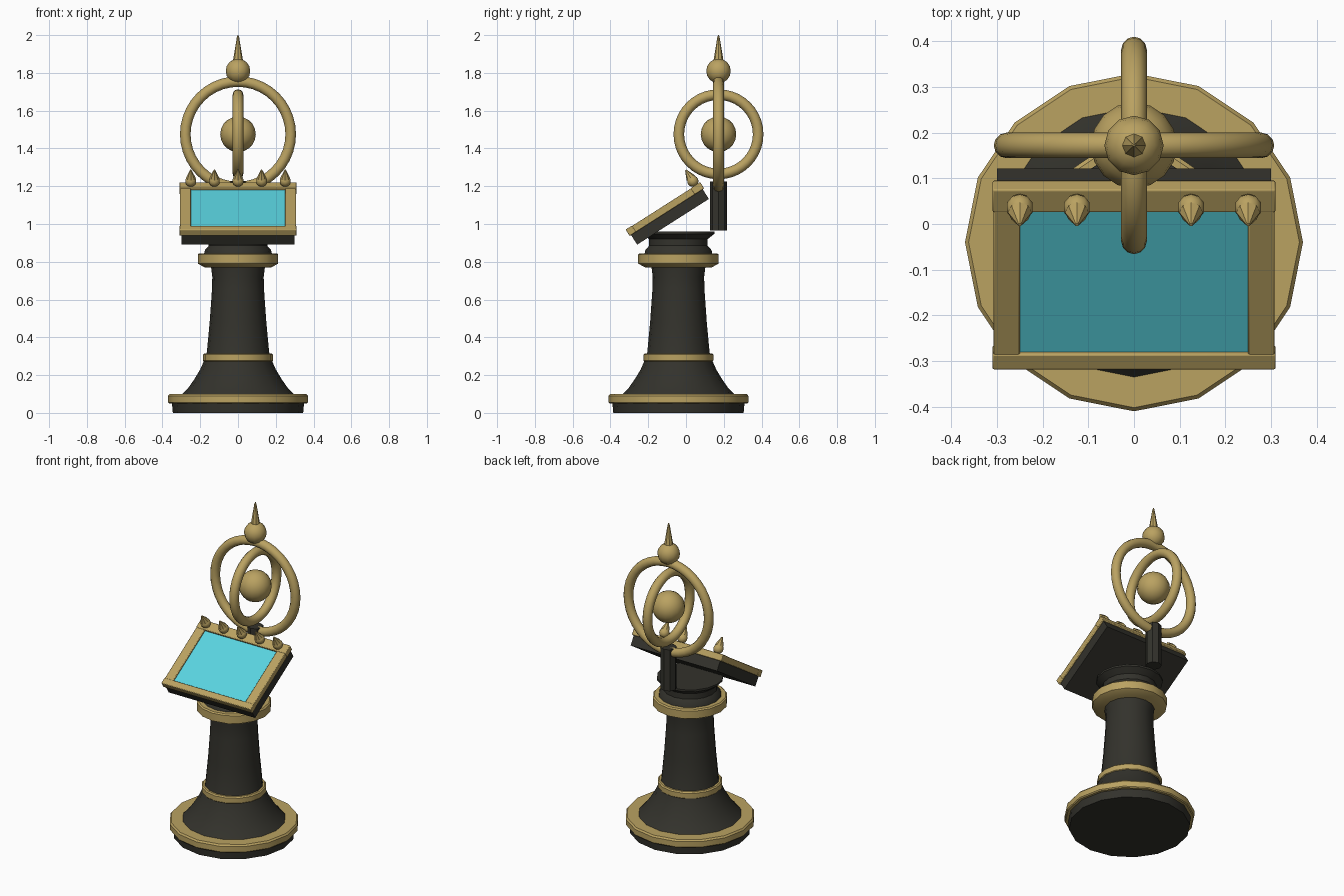
import bpy, bmesh, math
from mathutils import Matrix, Vector

if "Cube" in bpy.data.objects:
    bpy.data.objects.remove(bpy.data.objects["Cube"], do_unlink=True)


def material(name, rgb):
    m = bpy.data.materials.new(name)
    m.use_nodes = True
    m.diffuse_color = (*rgb, 1)
    bsdf = next(n for n in m.node_tree.nodes if n.type == "BSDF_PRINCIPLED")
    bsdf.inputs["Base Color"].default_value = (*rgb, 1)
    return m


brass = material("brass", (0.49, 0.36, 0.12))
iron = material("dark_iron", (0.033, 0.032, 0.025))
cyan = material("cyan_screen", (0.10, 0.65, 0.74))


def finish(name, bm, mat, matrix=Matrix(), bevel=0):
    bmesh.ops.recalc_face_normals(bm, faces=bm.faces)
    mesh = bpy.data.meshes.new(name)
    bm.to_mesh(mesh)
    bm.free()
    mesh.materials.append(mat)
    obj = bpy.data.objects.new(name, mesh)
    bpy.context.collection.objects.link(obj)
    obj.matrix_world = matrix
    if bevel:
        mod = obj.modifiers.new("edge", "BEVEL")
        mod.width, mod.segments = bevel, 2
    bpy.ops.object.select_all(action="DESELECT")
    obj.select_set(True)
    bpy.context.view_layer.objects.active = obj
    bpy.ops.object.shade_smooth_by_angle(angle=math.radians(35))
    return obj


def lathe(name, profile, mat, matrix, sides=16):
    """Closed turned part from (radius, height) points."""
    bm = bmesh.new()
    rings = []
    for r, z in profile:
        rings.append([bm.verts.new((r * math.cos(a), r * math.sin(a), z))
                      for a in (math.tau * i / sides for i in range(sides))])
    for low, high in zip(rings, rings[1:]):
        for i in range(sides):
            j = (i + 1) % sides
            bm.faces.new((low[i], low[j], high[j], high[i]))
    bm.faces.new(rings[0][::-1])
    bm.faces.new(rings[-1])
    return finish(name, bm, mat, matrix)


def box(name, lo, hi, mat, matrix, bevel=0):
    lo, hi = Vector(lo), Vector(hi)
    bm = bmesh.new()
    bmesh.ops.create_cube(bm, size=1, matrix=Matrix.Translation((lo + hi) / 2)
                          @ Matrix.Diagonal((*(hi - lo), 1)))
    return finish(name, bm, mat, matrix, bevel)


def ball(name, radius, mat, matrix, sides=16):
    bm = bmesh.new()
    bmesh.ops.create_uvsphere(bm, u_segments=sides, v_segments=sides // 2 + 2, radius=radius)
    obj = finish(name, bm, mat, matrix)
    obj.data.polygons.foreach_set("use_smooth", [True] * len(obj.data.polygons))
    return obj


def torus(name, major, minor, mat, matrix, steps=40, sides=12):
    bm = bmesh.new()
    grid = []
    for i in range(steps):
        a = math.tau * i / steps
        grid.append([])
        for j in range(sides):
            b = math.tau * j / sides
            r = major + minor * math.cos(b)
            grid[i].append(bm.verts.new((r * math.cos(a), r * math.sin(a), minor * math.sin(b))))
    for i in range(steps):
        for j in range(sides):
            n, k = (i + 1) % steps, (j + 1) % sides
            bm.faces.new((grid[i][j], grid[n][j], grid[n][k], grid[i][k]))
    return finish(name, bm, mat, matrix)


# Pedestal: dark turned column with brass collars
axis = Matrix.Translation((0, -0.04, 0))
lathe("foot", [(0.345, 0), (0.35, 0.055)], iron, axis)
lathe("foot_rim", [(0.365, 0.05), (0.37, 0.056), (0.37, 0.09), (0.362, 0.1)], brass, axis)
lathe("column", [(0.30, 0.095), (0.265, 0.13), (0.23, 0.18), (0.2, 0.23), (0.178, 0.28),
                 (0.165, 0.32), (0.15, 0.48), (0.138, 0.65), (0.136, 0.72), (0.145, 0.79)],
      iron, axis)
lathe("lower_collar", [(0.178, 0.27), (0.185, 0.277), (0.185, 0.308), (0.178, 0.315)], brass, axis)
lathe("upper_collar", [(0.175, 0.77), (0.213, 0.79), (0.213, 0.838), (0.205, 0.845)], brass, axis)
lathe("neck", [(0.18, 0.84), (0.175, 0.862), (0.155, 0.885), (0.155, 0.92),
               (0.19, 0.948), (0.19, 0.96)], iron, axis)

# Tilted reading panel, local y runs up the slope and z leaves the face
tilt = Matrix.Translation((0, -0.1225, 1.096)) @ Matrix.Rotation(math.radians(32.5), 4, "X")
box("panel_board", (-0.3, -0.225, -0.1), (0.3, 0.225, -0.035), iron, tilt)
box("screen", (-0.26, -0.2, -0.036), (0.26, 0.18, -0.012), cyan, tilt)
box("frame_bottom", (-0.31, -0.234, -0.04), (0.31, -0.194, 0), brass, tilt, 0.004)
box("frame_top", (-0.31, 0.174, -0.04), (0.31, 0.234, 0), brass, tilt, 0.004)
for side, x in (("right", -0.279), ("left", 0.279)):
    box("frame_" + side, (x - 0.029, -0.2, -0.04), (x + 0.029, 0.18, -0.002), brass, tilt, 0.004)

# Row of small finials along the upper frame bar
for i in range(5):
    at = tilt @ Matrix.Translation(((i - 2) * 0.125, 0.204, 0))
    ball(f"finial_ball_{i + 1}", 0.03, brass, at @ Matrix.Translation((0, 0, 0.025)), 10)
    lathe(f"finial_spike_{i + 1}", [(0.026, 0.045), (0.004, 0.095)], brass, at, 8)

# Rear post carrying the crossed rings
stand = Matrix.Translation((0, 0.172, 0))
lathe("rear_post", [(0.046, 0.965), (0.046, 1.225)], iron, stand, 8)
hub = Matrix.Translation((0, 0.172, 1.475))
torus("outer_ring", 0.279, 0.028, brass, hub @ Matrix.Rotation(math.pi / 2, 4, "X"))
torus("inner_ring", 0.21, 0.028, brass, hub @ Matrix.Rotation(math.pi / 2, 4, "Y"))
ball("centre_globe", 0.094, brass, hub)
ball("top_ball", 0.065, brass, Matrix.Translation((0, 0.172, 1.81)), 12)
lathe("top_spike", [(0.028, 1.855), (0.006, 1.99), (0.002, 2.0)], brass, stand, 8)
